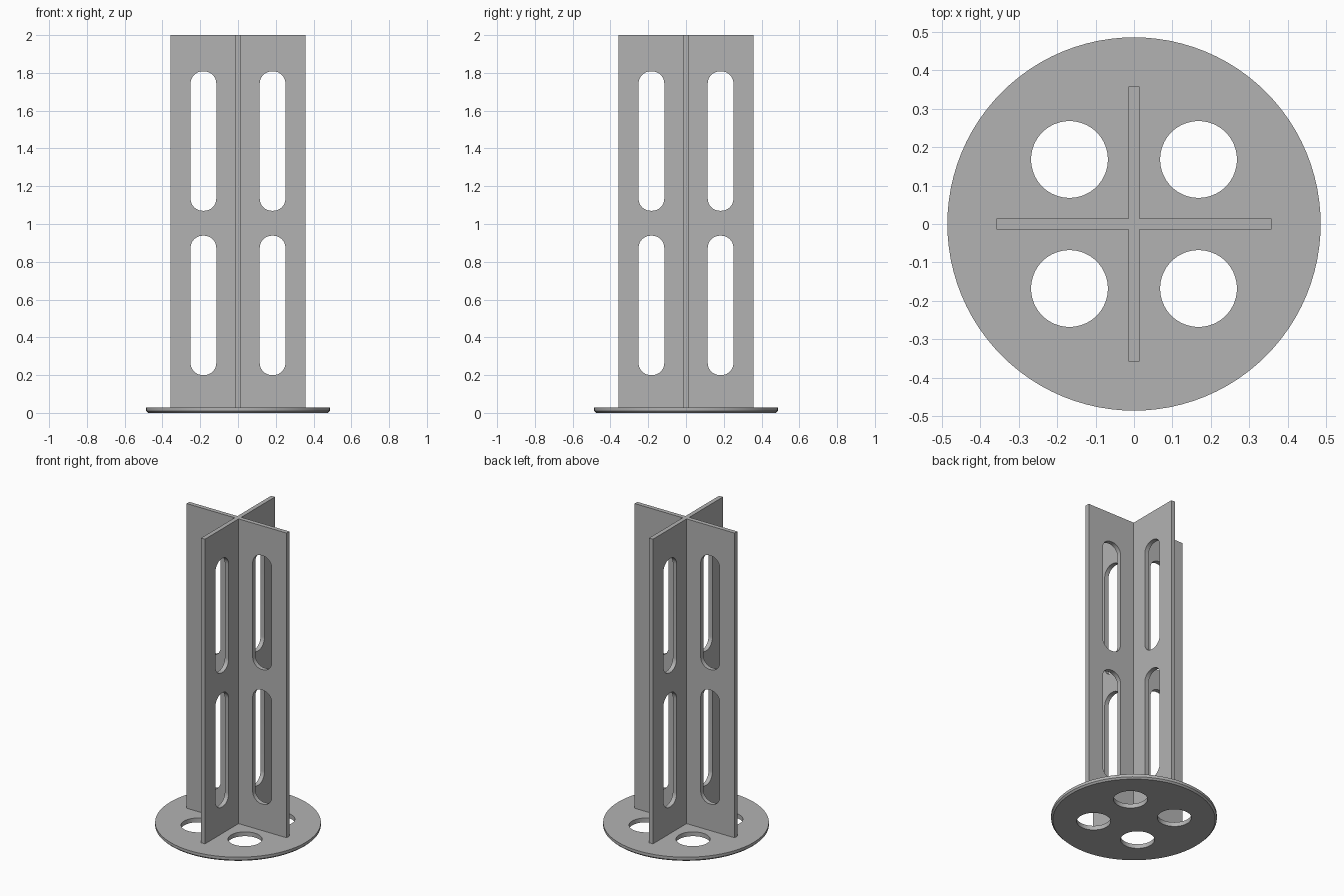
import bpy, bmesh
from math import cos, sin, pi, radians
from mathutils import Matrix, Vector

if "Cube" in bpy.data.objects:
    bpy.data.objects.remove(bpy.data.objects["Cube"])

BASE_R, BASE_T, CHAMFER = 0.486, 0.028, 0.01
FIN_W, FIN_T, TOP = 0.358, 0.014, 2.0
SLOT_X, SLOT_HALF_W, SLOT_R = 0.183, 0.068, 0.064
HOLE_POS, HOLE_R = 0.168, 0.1

grey = bpy.data.materials.new("plain_grey")
grey.use_nodes = True
grey.diffuse_color = (0.45, 0.45, 0.45, 1)
grey.node_tree.nodes["Principled BSDF"].inputs["Base Color"].default_value = grey.diffuse_color


def circle(r, n, cx=0, cy=0):
    return [(cx + r * cos(2 * pi * i / n), cy + r * sin(2 * pi * i / n)) for i in range(n)]


def slot(cx, z0, z1, steps=12):
    """Rounded rectangle outline, one arc per corner."""
    w, cz, h = SLOT_HALF_W - SLOT_R, (z0 + z1) / 2, (z1 - z0) / 2 - SLOT_R
    pts = []
    for k, (sx, sz) in enumerate([(1, 1), (-1, 1), (-1, -1), (1, -1)]):
        for i in range(steps + 1):
            a = pi / 2 * (k + i / steps)
            pts.append((cx + sx * w + SLOT_R * cos(a), cz + sz * h + SLOT_R * sin(a)))
    return pts


def prism(bm, outline, z0, z1, matrix=Matrix()):
    """Extrude a flat outline from z0 to z1, then place it with the matrix."""
    face = bm.faces.new([bm.verts.new((x, y, z0)) for x, y in outline])
    ext = bmesh.ops.extrude_face_region(bm, geom=[face])["geom"]
    top = [v for v in ext if isinstance(v, bmesh.types.BMVert)]
    bmesh.ops.translate(bm, verts=top, vec=Vector((0, 0, z1 - z0)))
    bmesh.ops.transform(bm, matrix=matrix, verts=list(face.verts) + top)


def make_object(name, bm):
    bmesh.ops.recalc_face_normals(bm, faces=bm.faces)
    mesh = bpy.data.meshes.new(name)
    bm.to_mesh(mesh)
    bm.free()
    mesh.materials.append(grey)
    obj = bpy.data.objects.new(name, mesh)
    bpy.context.collection.objects.link(obj)
    return obj


def cut(obj, cutter):
    """Subtract the cutter, bake the result, and smooth the round walls."""
    cutter.hide_render = True
    bpy.ops.object.select_all(action="DESELECT")
    obj.select_set(True)
    bpy.context.view_layer.objects.active = obj
    mod = obj.modifiers.new("cut", "BOOLEAN")
    mod.operation, mod.solver, mod.object = "DIFFERENCE", "EXACT", cutter
    bpy.ops.object.modifier_apply(modifier=mod.name)
    bpy.data.objects.remove(cutter)
    bpy.ops.object.shade_smooth_by_angle(angle=radians(30))


# Round base plate with a chamfered lower rim
bm = bmesh.new()
prism(bm, circle(BASE_R, 96), 0, BASE_T)
rim = [e for e in bm.edges if all(v.co.z < 0.001 for v in e.verts)]
bmesh.ops.bevel(bm, geom=rim, offset=CHAMFER, segments=1, affect="EDGES")
base = make_object("base_plate", bm)

# Four round holes, one between each pair of fins
bm = bmesh.new()
for sx in (-1, 1):
    for sy in (-1, 1):
        prism(bm, circle(HOLE_R, 64, sx * HOLE_POS, sy * HOLE_POS), -0.1, 0.1)
cut(base, make_object("hole_cutter", bm))

# Upright fins with a cross-shaped section
arm = [(FIN_T, FIN_T), (FIN_T, FIN_W), (-FIN_T, FIN_W)]
cross = []
for q in range(4):
    turn = Matrix.Rotation(q * pi / 2, 2)
    cross += [tuple(turn @ Vector(p)) for p in arm]
bm = bmesh.new()
prism(bm, cross, BASE_T, TOP)
fins = make_object("cross_fins", bm)

# Two rounded slots through every fin
bm = bmesh.new()
upright = Matrix.Rotation(pi / 2, 4, "X")
for q in range(4):
    place = Matrix.Rotation(q * pi / 2, 4, "Z") @ upright
    for z0, z1 in ((0.2, 0.938), (1.07, 1.808)):
        prism(bm, slot(SLOT_X, z0, z1), -0.05, 0.05, place)
cut(fins, make_object("slot_cutter", bm))
